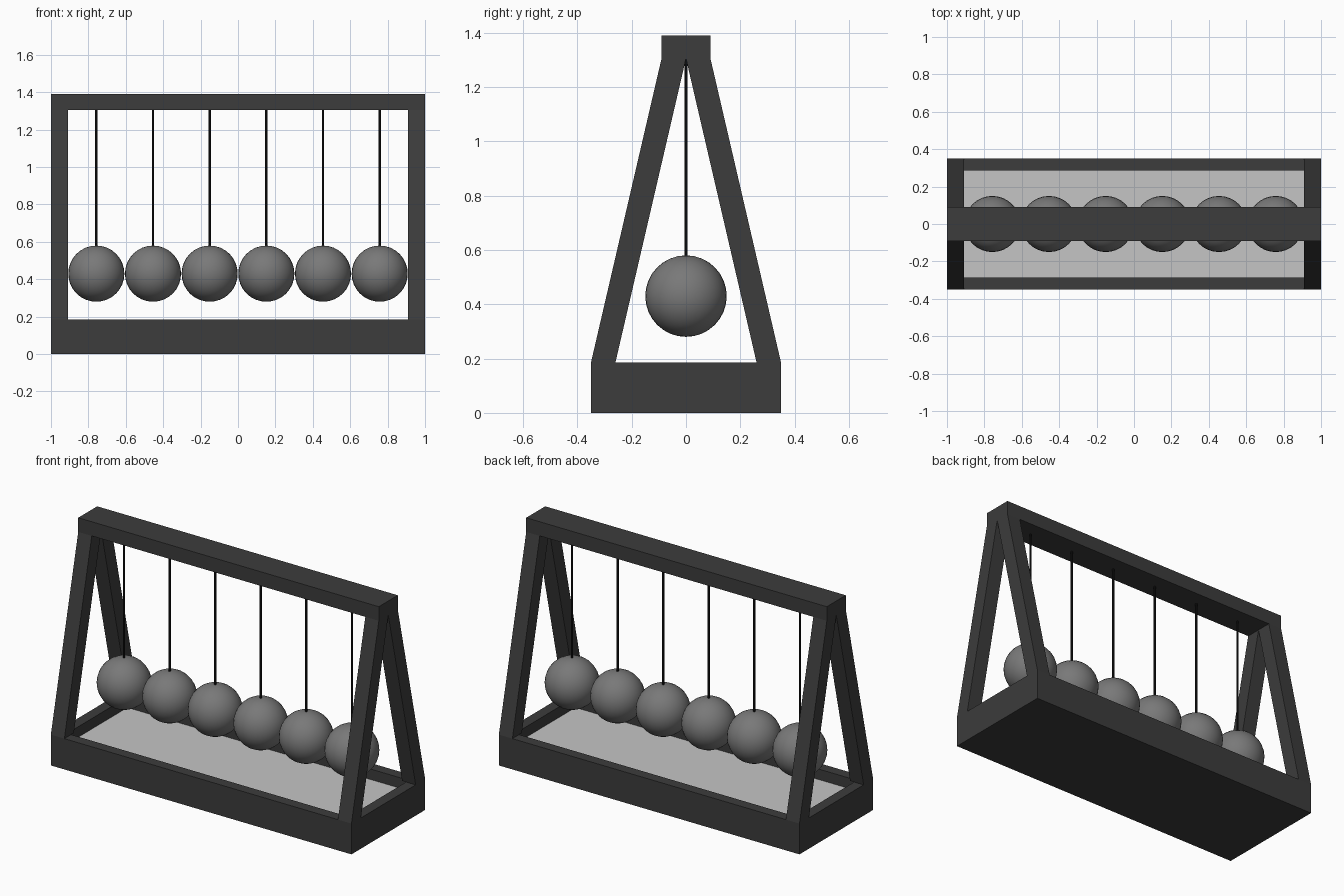
import bpy, bmesh
from mathutils import Matrix

if "Cube" in bpy.data.objects:
    bpy.data.objects.remove(bpy.data.objects["Cube"])


def material(name, value):
    m = bpy.data.materials.new(name)
    m.diffuse_color = (value, value, value, 1)
    m.use_nodes = True
    m.node_tree.nodes["Principled BSDF"].inputs["Base Color"].default_value = m.diffuse_color
    return m


DARK = material("charcoal_frame", 0.045)
PALE = material("pale_tray", 0.56)
STEEL = material("grey_steel", 0.19)
BLACK = material("black_cord", 0.008)

HALF_X, HALF_Y, BAR = 1.0, 0.35, 0.09
BASE_TOP, BEAM_LOW, BEAM_TOP = 0.185, 1.305, 1.39
TRAY_DEPTH = 0.063
BALL_R, BALL_Z, SPACING, COUNT = 0.15, 0.43, 0.303, 6


def finish(name, bm, *mats):
    bmesh.ops.recalc_face_normals(bm, faces=bm.faces)
    mesh = bpy.data.meshes.new(name)
    bm.to_mesh(mesh)
    bm.free()
    for m in mats:
        mesh.materials.append(m)
    ob = bpy.data.objects.new(name, mesh)
    bpy.context.collection.objects.link(ob)
    return ob


def box(bm, size, z0):
    sx, sy, sz = size
    mat = Matrix.Translation((0, 0, z0 + sz / 2)) @ Matrix.Diagonal((sx, sy, sz, 1))
    bmesh.ops.create_cube(bm, size=1, matrix=mat)


# Base with a sunken pale tray
bm = bmesh.new()
box(bm, (2 * HALF_X, 2 * HALF_Y, BASE_TOP), 0)
bm.normal_update()
top = max(bm.faces, key=lambda f: f.calc_center_median().z)
bmesh.ops.inset_region(bm, faces=[top], thickness=BAR)
walls = bmesh.ops.extrude_face_region(bm, geom=[top])["geom"]
floor = next(g for g in walls if isinstance(g, bmesh.types.BMFace))
for v in floor.verts:
    v.co.z -= TRAY_DEPTH
floor.material_index = 1
if top.is_valid:
    bmesh.ops.delete(bm, geom=[top], context='FACES_ONLY')
finish("base", bm, DARK, PALE)

# Top beam
bm = bmesh.new()
box(bm, (2 * HALF_X, 2 * BAR, BEAM_TOP - BEAM_LOW), BEAM_LOW)
finish("top_beam", bm, DARK)

# Four slanted legs, one profile mirrored to each corner
profile = [(HALF_Y, BASE_TOP), (HALF_Y - BAR, BASE_TOP), (0, BEAM_LOW), (BAR, BEAM_LOW)]
for sx, side in ((-1, "left"), (1, "right")):
    for sy, end in ((-1, "front"), (1, "back")):
        bm = bmesh.new()
        face = bm.faces.new([bm.verts.new((sx * (HALF_X - BAR), sy * y, z)) for y, z in profile])
        ext = bmesh.ops.extrude_face_region(bm, geom=[face])["geom"]
        moved = [g for g in ext if isinstance(g, bmesh.types.BMVert)]
        bmesh.ops.translate(bm, verts=moved, vec=(sx * BAR, 0, 0))
        finish(f"leg_{end}_{side}", bm, DARK)

# Hanging balls and their cords
for i in range(COUNT):
    x = (i - (COUNT - 1) / 2) * SPACING
    bm = bmesh.new()
    bmesh.ops.create_uvsphere(bm, u_segments=32, v_segments=16, radius=BALL_R)
    for f in bm.faces:
        f.smooth = True
    finish(f"ball_{i + 1}", bm, STEEL).location = (x, 0, BALL_Z)

    low = BALL_Z + BALL_R - 0.01
    bm = bmesh.new()
    bmesh.ops.create_cone(bm, cap_ends=True, segments=8, radius1=0.006, radius2=0.006,
                          depth=BEAM_LOW - low)
    finish(f"cord_{i + 1}", bm, BLACK).location = (x, 0, (BEAM_LOW + low) / 2)
